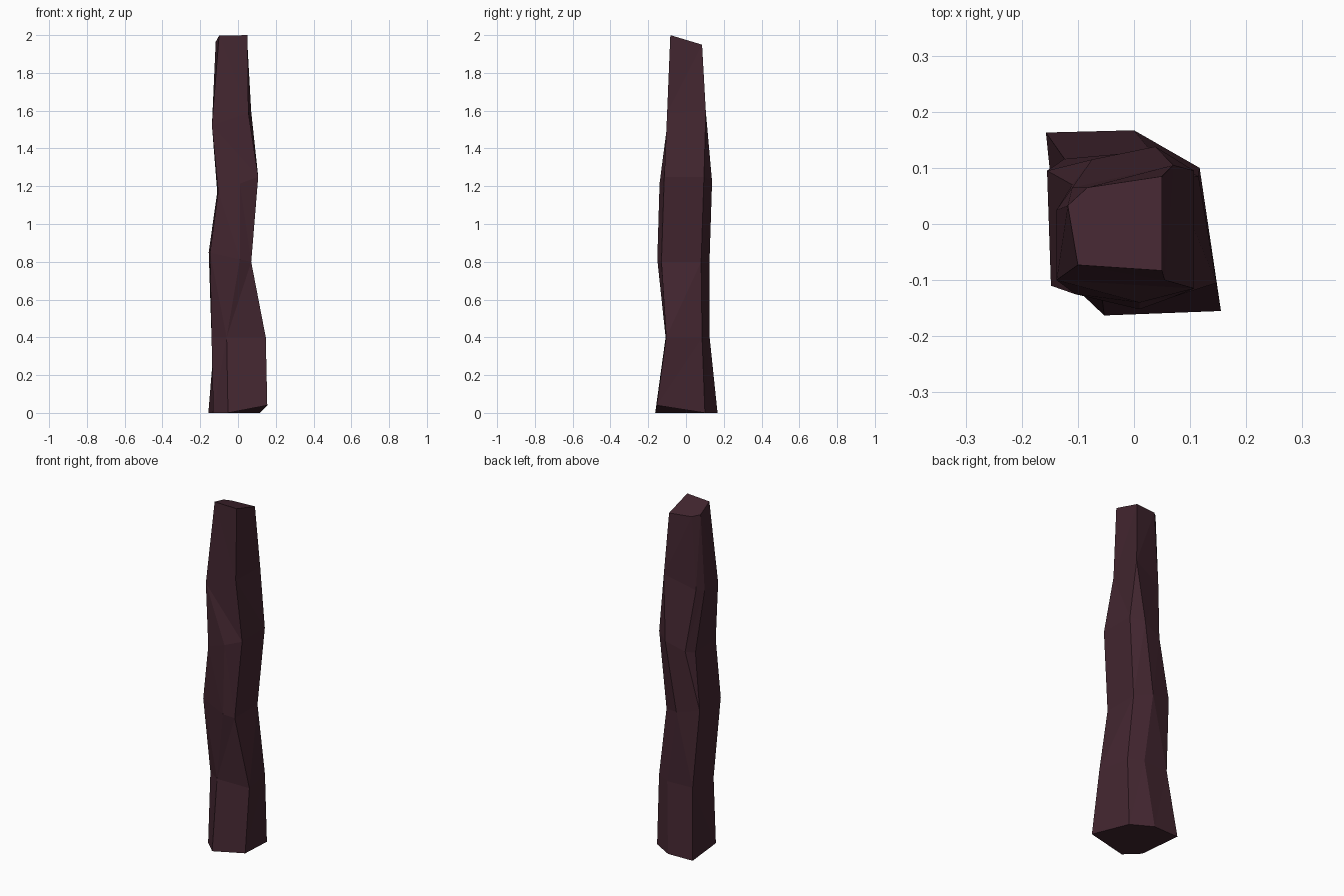
import bpy, bmesh

if "Cube" in bpy.data.objects:
    bpy.data.objects.remove(bpy.data.objects["Cube"])

# Cross-sections, counter-clockwise from the front-left corner.
# Each: base height, slope along x, slope along y, then seven (x, y) corners;
# repeated corners are merged so ridges join and split along the trunk.
RINGS = [
    (0.00, 0, 0, [(-.131, -.089), (-.053, -.163), (.155, -.155), (.117, .10),
                  (0, .167), (-.157, .163), (-.157, .163)]),
    (0.40, 0, 0, [(-.14, -.055), (-.06, -.108), (.147, -.105), (.115, .085),
                  (.034, .125), (-.124, .116), (-.124, .116)]),
    (0.815, -.23, 0, [(-.148, -.11), (.01, -.152), (.07, -.13), (.07, .08),
                      (-.025, .125), (-.155, .095), (-.155, .095)]),
    (1.21, .37, 0, [(-.105, -.125), (.01, -.14), (.107, -.115), (.107, .095),
                    (.038, .138), (-.075, .115), (-.11, .07)]),
    (1.57, .35, 0, [(-.138, -.10), (-.138, -.10), (.055, -.10), (.07, .105),
                    (.07, .105), (-.11, .065), (-.138, .025)]),
    (1.975, 0, -.3, [(-.10, -.073), (-.10, -.073), (.05, -.083), (.05, .085),
                     (.05, .085), (-.083, .065), (-.118, .033)]),
]

bm = bmesh.new()
rings = [[bm.verts.new((x, y, z + sx * x + sy * y)) for x, y in pts]
         for z, sx, sy, pts in RINGS]
rings[0][2].co.z = 0.04  # chipped front-right foot

# Trunk sides
for low, high in zip(rings, rings[1:]):
    for i in range(7):
        j = (i + 1) % 7
        bm.faces.new((low[i], low[j], high[j], high[i]))

# End caps
bm.faces.new(rings[0][::-1])
bm.faces.new(rings[-1])
bmesh.ops.remove_doubles(bm, verts=bm.verts, dist=0.001)
bmesh.ops.triangulate(bm, faces=[f for f in bm.faces if len(f.verts) == 4])
bmesh.ops.recalc_face_normals(bm, faces=bm.faces)

mesh = bpy.data.meshes.new("trunk")
bm.to_mesh(mesh)
bm.free()
trunk = bpy.data.objects.new("trunk", mesh)
bpy.context.collection.objects.link(trunk)

# Dark bark colour
bark = bpy.data.materials.new("dark_bark")
bark.diffuse_color = (0.055, 0.019, 0.029, 1)
bark.use_nodes = True
bark.node_tree.nodes["Principled BSDF"].inputs["Base Color"].default_value = bark.diffuse_color
mesh.materials.append(bark)
